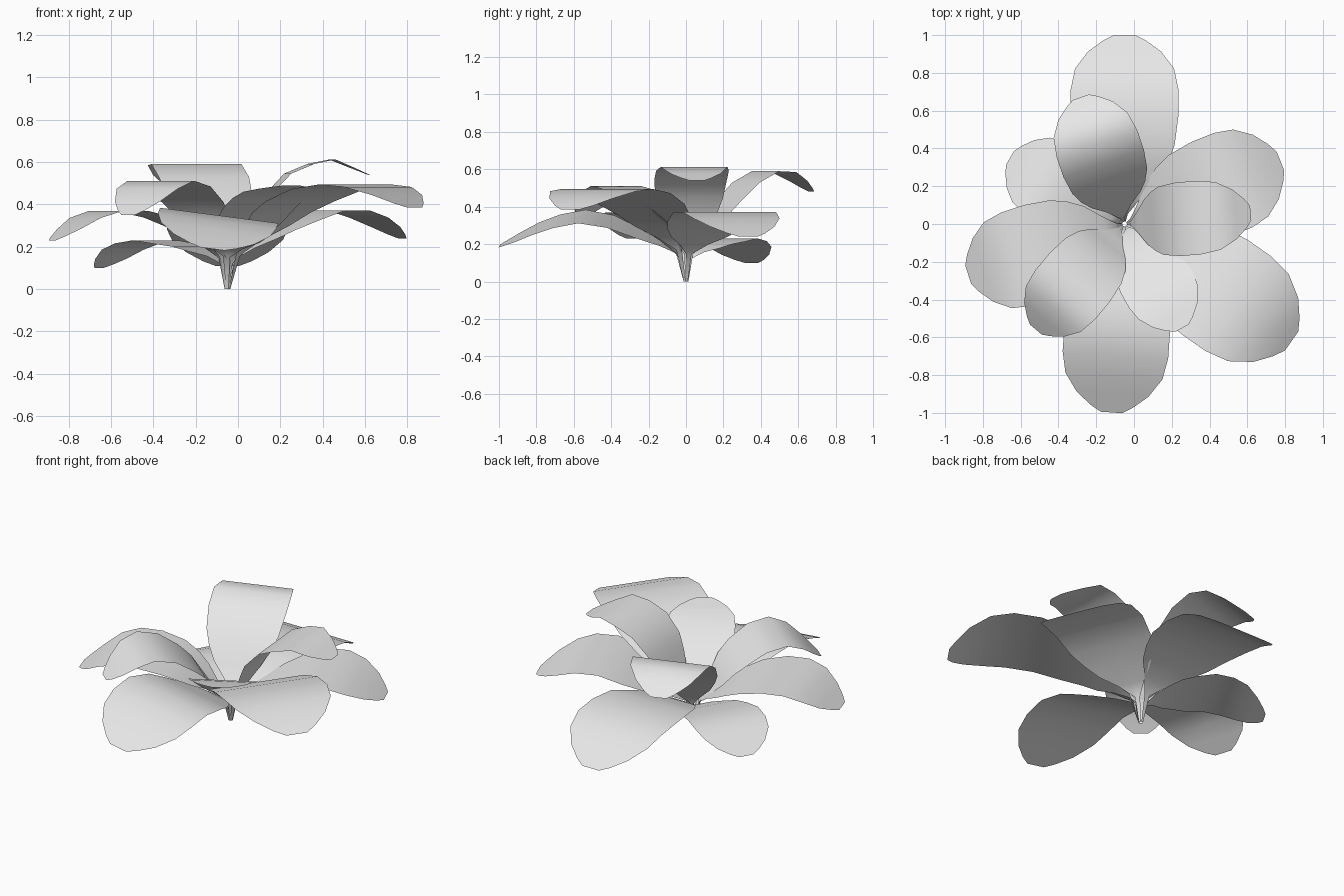
import bpy
import bmesh
from math import radians, cos, sin
from mathutils import Vector

cube = bpy.data.objects.get("Cube")
if cube:
    bpy.data.objects.remove(cube)

# Single pale grey material
GREY = (0.8, 0.8, 0.8, 1)
leaf_mat = bpy.data.materials.new("pale_grey")
leaf_mat.use_nodes = True
leaf_mat.diffuse_color = GREY
leaf_mat.node_tree.nodes["Principled BSDF"].inputs["Base Color"].default_value = GREY

CENTRE = Vector((-0.05, 0, 0))
# Leaf outline: (fraction along the spine, fraction of the half width)
OUTLINE = [(0, .02), (.14, .06), (.22, .3), (.3, .6), (.38, .79), (.47, .93), (.6, 1),
           (.72, 1), (.82, .92), (.91, .68), (.97, .4), (1, .2)]


def along(points, t):
    """Point at fraction t of a polyline's length."""
    lengths = [(b - a).length for a, b in zip(points, points[1:])]
    left = t * sum(lengths)
    for a, b, size in zip(points, points[1:], lengths):
        if left <= size:
            return a.lerp(b, left / size)
        left -= size
    return points[-1]


def leaf(name, azimuth, half_width, spine, roll=0):
    """Bent strip; spine is (distance out, height), roll lifts its left edge."""
    a = radians(azimuth)
    out = Vector((cos(a), sin(a), 0))
    side = Vector((-sin(a), cos(a), roll))
    points = [Vector(p) for p in [(.012, 0), (.03, .14)] + spine]
    bm = bmesh.new()
    previous = None
    for t, w in OUTLINE:
        p = along(points, t)
        mid = CENTRE + out * p.x + Vector((0, 0, p.y))
        row = [bm.verts.new(mid + side * half_width * w * k) for k in (-1, 0, 1)]
        if previous:
            for i in (0, 1):
                bm.faces.new((previous[i], row[i], row[i + 1], previous[i + 1]))
        previous = row
    for f in bm.faces:
        f.smooth = True
    bm.normal_update()
    mesh = bpy.data.meshes.new(name)
    bm.to_mesh(mesh)
    bm.free()
    mesh.materials.append(leaf_mat)
    bpy.context.collection.objects.link(bpy.data.objects.new(name, mesh))


# Large lower leaves
leaf("back_leaf", 90, .285, [(.2, .24), (.42, .3), (.67, .3), (.85, .22), (1, .11)])
leaf("left_leaf", 198, .26, [(.12, .22), (.3, .33), (.55, .385), (.7, .34), (.87, .23)])
leaf("front_leaf", 266, .28, [(.15, .21), (.4, .32), (.6, .355), (.8, .285), (1, .19)], -.13)
leaf("front_right_leaf", 325, .305, [(.15, .24), (.35, .39), (.6, .48), (.8, .5), (.95, .46), (1.08, .385)])
leaf("back_right_leaf", 22, .27, [(.1, .19), (.3, .3), (.5, .375), (.65, .37), (.78, .31), (.89, .24)])
leaf("back_left_low_leaf", 150, .215, [(.2, .2), (.42, .235), (.55, .2), (.7, .1)])

# Smaller, steeper upper leaves
leaf("upper_back_leaf", 109, .225, [(.1, .23), (.2, .39), (.35, .54), (.47, .6), (.58, .58), (.71, .48)])
leaf("upper_left_leaf", 230, .205, [(.1, .22), (.2, .37), (.35, .48), (.48, .515), (.6, .47), (.73, .35)])
leaf("upper_front_leaf", 299, .195, [(.1, .22), (.2, .31), (.35, .41), (.48, .46), (.63, .49)])
leaf("upper_right_leaf", 5, .195, [(.1, .27), (.2, .46), (.31, .57), (.49, .615), (.67, .54)])
